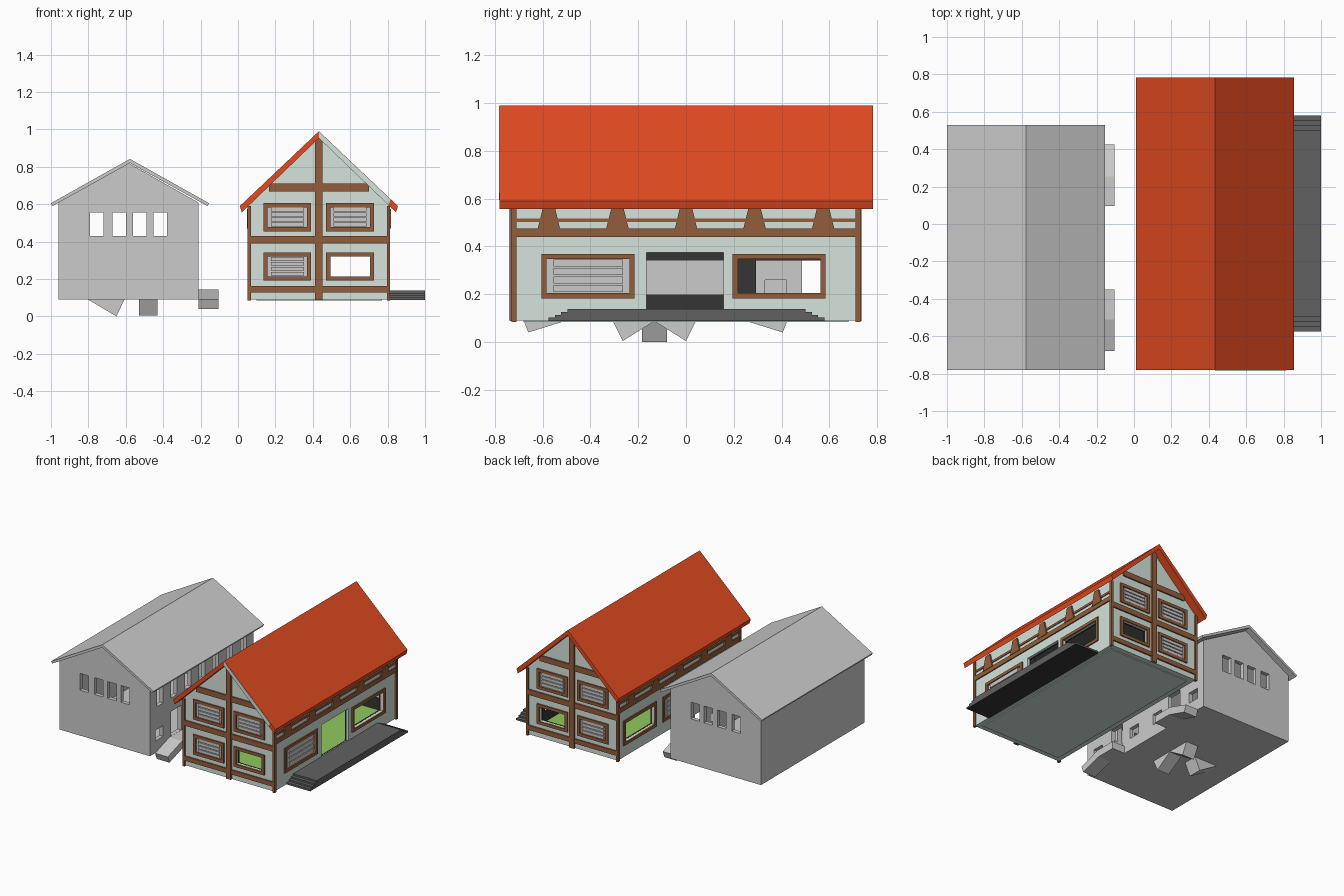
import bpy, bmesh
from mathutils import Matrix, Vector

if "Cube" in bpy.data.objects:
    bpy.data.objects.remove(bpy.data.objects["Cube"])


def colour(name, r, g, b):
    m = bpy.data.materials.new(name)
    m.diffuse_color = (r, g, b, 1)
    m.use_nodes = True
    m.node_tree.nodes["Principled BSDF"].inputs["Base Color"].default_value = m.diffuse_color
    return m


RED = colour("roof_red", 0.76, 0.07, 0.014)
PALE = colour("pale_plaster", 0.66, 0.77, 0.71)
BROWN = colour("timber_brown", 0.29, 0.11, 0.045)
GREEN = colour("floor_green", 0.28, 0.58, 0.11)
DECK = colour("deck_grey", 0.12, 0.12, 0.12)
DARK = colour("inner_dark", 0.035, 0.035, 0.035)


def finish(name, bm, mat=None):
    bmesh.ops.recalc_face_normals(bm, faces=bm.faces)
    me = bpy.data.meshes.new(name)
    bm.to_mesh(me)
    bm.free()
    ob = bpy.data.objects.new(name, me)
    bpy.context.collection.objects.link(ob)
    if mat:
        me.materials.append(mat)
    return ob


def boxes(name, items, mat=None):
    """One object from boxes given as (x0, x1, y0, y1, z0, z1)."""
    bm = bmesh.new()
    for b in items:
        lo, hi = Vector(b[0::2]), Vector(b[1::2])
        bmesh.ops.create_cube(bm, size=1, matrix=Matrix.Translation((lo + hi) / 2)
                              @ Matrix.Diagonal((*(hi - lo), 1)))
    return finish(name, bm, mat)


def prism(name, profile, a, b, axis="y", mat=None):
    """Extrude a profile of (x, z) along y, or of (y, z) along x."""
    bm = bmesh.new()
    vs = [bm.verts.new((p, a, z) if axis == "y" else (a, p, z)) for p, z in profile]
    f = bm.faces.new(vs)
    ext = bmesh.ops.extrude_face_region(bm, geom=[f])
    move = (0, b - a, 0) if axis == "y" else (b - a, 0, 0)
    bmesh.ops.translate(bm, vec=move, verts=[v for v in ext["geom"] if isinstance(v, bmesh.types.BMVert)])
    return finish(name, bm, mat)


def carve(ob, cutters):
    for c in cutters:
        m = ob.modifiers.new("cut", "BOOLEAN")
        m.operation, m.solver, m.object = "DIFFERENCE", "EXACT", c
        c.hide_render = True
    dg = bpy.context.evaluated_depsgraph_get()
    me = bpy.data.meshes.new_from_object(ob.evaluated_get(dg))
    ob.modifiers.clear()
    ob.data = me
    for c in cutters:
        bpy.data.objects.remove(c)


def gable(x0, x1, z0, eave, apex):
    return [(x0, z0), (x1, z0), (x1, eave), ((x0 + x1) / 2, apex), (x0, eave)]


# ---- Grey house: shell, roof, openings
holes = []
for x in (-0.755, -0.635, -0.525, -0.415):
    for y in (-0.74, 0.485):
        holes.append((x - 0.036, x + 0.036, y - 0.06, y + 0.06, 0.43, 0.555))
for i in range(7):
    y = -0.62 + i * 0.164
    holes.append((-0.26, -0.16, y - 0.036, y + 0.036, 0.43, 0.555))
for y in (-0.63, -0.25, -0.005, 0.375):
    holes.append((-0.26, -0.16, y - 0.045, y + 0.045, 0.18, 0.26))
for y in (-0.43, 0.175):
    holes.append((-0.26, -0.16, y - 0.06, y + 0.06, 0.146, 0.33))
grey = prism("grey_house_walls", gable(-0.96, -0.21, 0.09, 0.608, 0.82), -0.74, 0.485)
carve(grey, [prism("inner", gable(-0.93, -0.24, 0.11, 0.59, 0.785), -0.71, 0.455),
             boxes("holes", holes)])
prism("grey_house_roof", [(-1, 0.605), (-0.578, 0.842), (-0.155, 0.605),
                          (-0.163, 0.59), (-0.578, 0.82), (-0.992, 0.59)], -0.78, 0.53)

# ---- Grey entrance ramps, mirrored about the house centre
ramp = [(-0.35, 0.09), (-0.35, 0.145), (-0.51, 0.145), (-0.68, 0.09), (-0.66, 0.04), (-0.5, 0.09)]
prism("entrance_ramp_a", ramp, -0.21, -0.105, "x")
prism("entrance_ramp_b", [(-0.255 - y, z) for y, z in ramp], -0.21, -0.105, "x")

# ---- Stair undersides poking below the grey floor
under = [(-0.31, 0.095), (-0.265, 0.004), (-0.12, 0.095)]
prism("stair_underside_a", under, -0.53, -0.43, "x")
prism("stair_underside_b", [(-0.265 - y, z) for y, z in under], -0.53, -0.43, "x")
prism("stair_underside_c", [(-0.81, 0.095), (-0.65, 0), (-0.605, 0.095)], -0.185, -0.08)

# ---- Timber house: helper placing boxes on a wall (u along it, d outward)
XL, XR, YW = 0.06, 0.805, 0.72


def on(wall, u0, u1, z0, z1, d0, d1):
    if wall in "fb":
        s, p = (-1, -YW) if wall == "f" else (1, YW)
        a, b = sorted((p + s * d0, p + s * d1))
        return (u0, u1, a, b, z0, z1)
    s, p = (-1, XL) if wall == "l" else (1, XR)
    a, b = sorted((p + s * d0, p + s * d1))
    return (a, b, u0, u1, z0, z1)


# window list: wall, centre u, centre z, outer width, outer height, open
windows = []
for w in "fb":
    for u in (0.264, 0.599):
        for z in (0.267, 0.53):
            windows.append((w, u, z, 0.255, 0.15, u > 0.5 and z < 0.4))
for u in (-0.41, 0.39):
    windows.append(("r", u, 0.276, 0.39, 0.186, u > 0))
for u in (-0.465, 0, 0.465):
    windows.append(("l", u, 0.27, 0.39, 0.186, u > 0.1))

cuts = [on("r", -0.165, 0.158, 0.13, 0.375, -0.07, 0.05)]
for i, (w, u, z, a, b, is_open) in enumerate(windows):
    hx, hz, t = a / 2, b / 2, 0.022
    ix, iz = hx - t, hz - t
    cuts.append(on(w, u - ix, u + ix, z - iz, z + iz, -0.07, 0.05))
    boxes(f"window_frame_{i}", [on(w, u - hx, u + hx, z + s * hz - (t if s > 0 else 0),
                                   z + s * hz + (t if s < 0 else 0), -0.005, 0.009) for s in (-1, 1)]
          + [on(w, u + s * hx - (t if s > 0 else 0), u + s * hx + (t if s < 0 else 0),
                z - iz, z + iz, -0.005, 0.009) for s in (-1, 1)], BROWN)
    if not is_open:
        h = 2 * iz / 4
        boxes(f"window_shutter_{i}", [on(w, u - ix, u + ix, z - iz, z + iz, -0.03, -0.005)]
              + [on(w, u - ix * 0.84, u + ix * 0.84, z - iz + k * h + 0.004, z - iz + (k + 1) * h - 0.002,
                    -0.006, 0.004) for k in range(4)])

# ---- Timber house: plaster walls, dark lining, floor
walls = prism("timber_house_walls", gable(XL, XR, 0.09, 0.597, 0.953), -YW, YW, "y", PALE)
carve(walls, [prism("inner", gable(XL + 0.018, XR - 0.018, 0.105, 0.588, 0.928), -YW + 0.018, YW - 0.018),
              boxes("holes", cuts)])
lining = prism("inner_lining", gable(XL + 0.019, XR - 0.019, 0.106, 0.587, 0.926), -YW + 0.019, YW - 0.019,
               "y", DARK)
carve(lining, [prism("inner", gable(XL + 0.03, XR - 0.03, 0.115, 0.58, 0.91), -YW + 0.03, YW - 0.03),
               boxes("holes", cuts)])
boxes("room_floor", [(XL + 0.025, XR - 0.025, -YW + 0.025, YW - 0.025, 0.112, 0.128)], GREEN)
boxes("foundation", [(0.1, 0.77, -0.68, 0.68, 0.084, 0.092)], PALE)

# ---- Red roof with pale trim on its front right edge
prism("red_roof", [(0.01, 0.59), (0.4325, 0.99), (0.855, 0.59),
                   (0.845, 0.556), (0.4325, 0.953), (0.02, 0.556)], -0.78, 0.783, "y", RED)
prism("roof_edge_trim", [(0.4325, 0.988), (0.815, 0.626), (0.805, 0.595), (0.4325, 0.953)],
      -0.783, -0.779, "y", PALE)

# ---- Timber beams on the gables, trimmed short of the roof
for w in "fb":
    boxes(f"gable_timber_{w}", [
        on(w, 0.413, 0.453, 0.088, 0.955, -0.004, 0.014),
        on(w, 0.165, 0.7, 0.668, 0.71, -0.004, 0.01),
        on(w, XL, XR, 0.39, 0.43, -0.004, 0.01),
        on(w, XL, XR, 0.128, 0.162, -0.004, 0.01)], BROWN)

# ---- Timber beams and tapered brackets under the eaves
for w in "lr":
    boxes(f"eave_timber_{w}", [on(w, -YW, YW, 0.44, 0.475, -0.004, 0.008),
                               on(w, -YW, YW, 0.502, 0.518, -0.004, 0.006)], BROWN)
    x0, x1 = on(w, 0, 1, 0, 1, -0.004, 0.012)[:2]
    for k in range(-2, 3):
        y = k * 0.287
        prism(f"eave_bracket_{w}{k + 2}", [(y - 0.048, 0.47), (y + 0.048, 0.47), (y + 0.022, 0.575),
                                           (y - 0.022, 0.575)], x0, x1, "x", BROWN)

# ---- Corner posts
boxes("corner_posts", [(x - 0.009, x + 0.009, y - 0.011, y + 0.011, 0.084, 0.59)
                       for x in (XL, XR) for y in (-YW, YW)], BROWN)

# ---- Stepped entrance deck
for k in range(4):
    e = 0.575 - k * 0.026
    boxes(f"deck_step_{k}", [(0.8, 1.0, -e, e + 0.004, 0.09 + k * 0.012, 0.102 + k * 0.012)], DECK)
boxes("deck_underside", [(0.8, 1.0, -0.575, 0.579, 0.088, 0.0905)], DARK)
